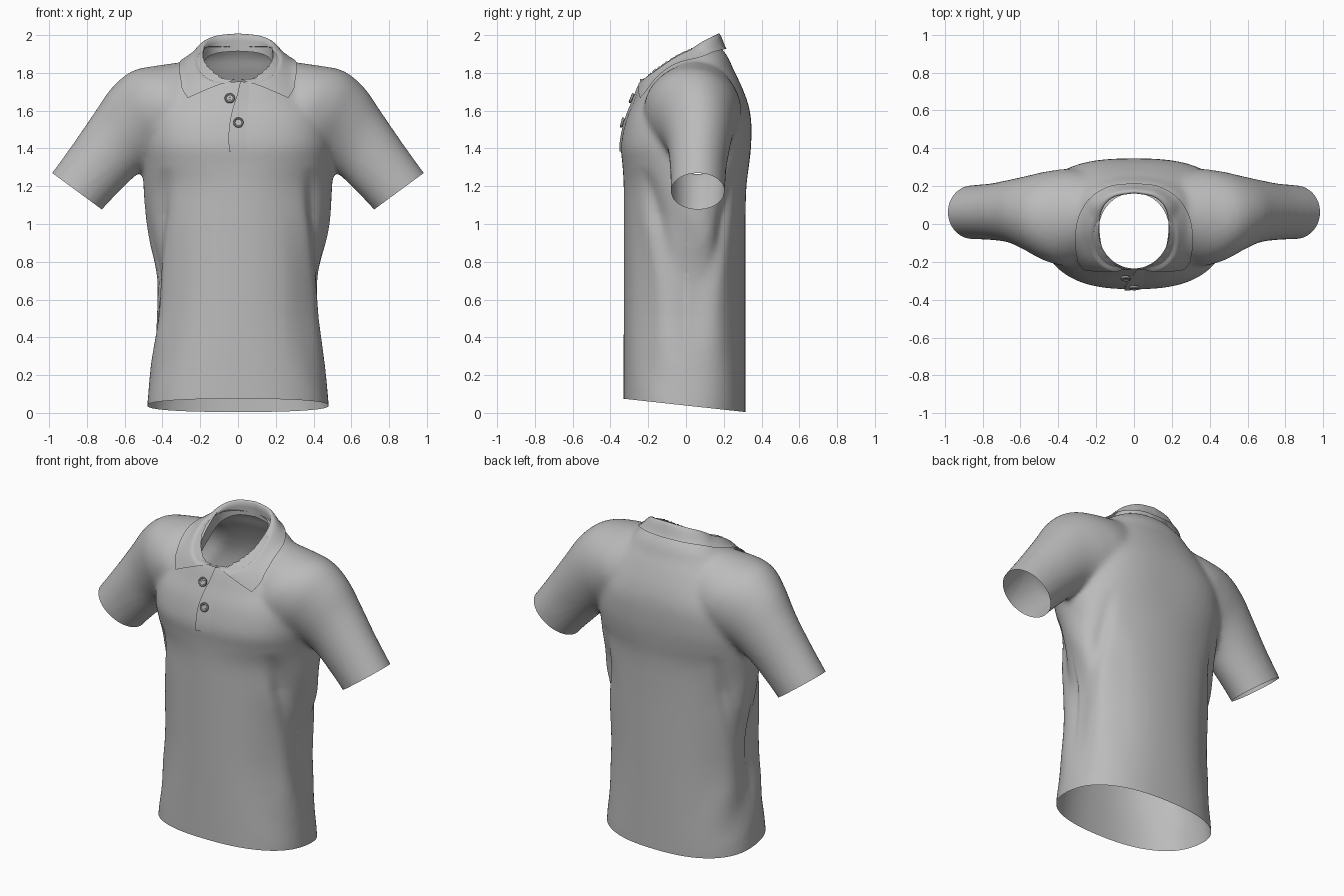
import bpy, bmesh, math
from mathutils import Vector
from mathutils.bvhtree import BVHTree

if "Cube" in bpy.data.objects:
    bpy.data.objects.remove(bpy.data.objects["Cube"])


def material(name, rgb):
    m = bpy.data.materials.new(name)
    m.use_nodes = True
    m.diffuse_color = (*rgb, 1)
    m.node_tree.nodes["Principled BSDF"].inputs["Base Color"].default_value = (*rgb, 1)
    return m


cloth = material("grey cloth", (0.5, 0.5, 0.5))


def add_object(name, bm, angle=50):
    mesh = bpy.data.meshes.new(name)
    bm.to_mesh(mesh)
    bm.free()
    ob = bpy.data.objects.new(name, mesh)
    bpy.context.collection.objects.link(ob)
    mesh.materials.append(cloth)
    bpy.ops.object.select_all(action='DESELECT')
    ob.select_set(True)
    bpy.context.view_layer.objects.active = ob
    bpy.ops.object.shade_smooth_by_angle(angle=math.radians(angle))
    return ob


def spline(keys, steps):
    """Smooth curve through tuples of any length."""
    keys = [tuple(k) for k in keys]
    ext = [keys[0]] + keys + [keys[-1]]
    out = []
    for i in range(len(keys) - 1):
        for s in range(steps):
            t = s / steps
            out.append(tuple(
                0.5 * (2 * b + (c - a) * t + (2 * a - 5 * b + 4 * c - d) * t * t
                       + (3 * b - a - 3 * c + d) * t ** 3)
                for a, b, c, d in zip(*ext[i:i + 4])))
    return out + [keys[-1]]


def loft(bm, rows, closed=False):
    rings = [[bm.verts.new(p) for p in row] for row in rows]
    n = len(rings[0])
    for a, b in zip(rings, rings[1:]):
        for i in range(n if closed else n - 1):
            j = (i + 1) % n
            bm.faces.new((a[i], a[j], b[j], b[i]))
    if closed:
        bm.faces.new(rings[0])
        bm.faces.new(rings[-1])


def power(v, n):
    return math.copysign(abs(v) ** (2 / n), v)


ANGLES = [2 * math.pi * i / 64 for i in range(64)]

# Torso sections: height, half width, front y, back y, widest y, squareness
torso = [
    (-0.10, 0.48, -0.33, 0.315, 0.0, 2.4), (0.05, 0.48, -0.33, 0.315, 0.0, 2.4),
    (0.3, 0.455, -0.33, 0.315, 0.0, 2.3), (0.6, 0.44, -0.33, 0.315, 0.03, 2.2),
    (1.0, 0.48, -0.33, 0.315, 0.06, 2.1), (1.2, 0.5, -0.33, 0.32, 0.07, 2.1),
    (1.32, 0.5, -0.337, 0.335, 0.06, 2.4), (1.42, 0.5, -0.345, 0.345, 0.05, 2.6),
    (1.55, 0.49, -0.318, 0.345, 0.05, 2.6), (1.65, 0.45, -0.278, 0.325, 0.05, 2.4),
    (1.75, 0.38, -0.237, 0.285, 0.05, 2.3), (1.82, 0.32, -0.18, 0.25, 0.06, 2.2),
    (1.88, 0.26, -0.12, 0.225, 0.07, 2.2), (1.94, 0.17, -0.06, 0.18, 0.07, 2)]
bm = bmesh.new()
loft(bm, [[(w * power(math.cos(a), n),
            yc + (yb - yc if math.sin(a) > 0 else yc - yf) * power(math.sin(a), n), z)
           for a in ANGLES] for z, w, yf, yb, yc, n in spline(torso, 4)], True)

# Sleeve sections: top x, top z, bottom x, bottom z, front y, back y
sleeve = [
    (0.2, 1.87, 0.05, 1.5, -0.12, 0.24), (0.42, 1.84, 0.2, 1.38, -0.22, 0.29),
    (0.56, 1.81, 0.33, 1.33, -0.2, 0.28), (0.67, 1.72, 0.44, 1.31, -0.14, 0.255),
    (0.76, 1.59, 0.53, 1.265, -0.1, 0.235), (0.87, 1.43, 0.62, 1.18, -0.085, 0.215),
    (0.985, 1.27, 0.72, 1.075, -0.08, 0.205), (1.05, 1.18, 0.785, 0.985, -0.08, 0.2)]
for side in (1, -1):
    rows = []
    for tx, tz, bx, bz, yf, yb in spline(sleeve, 4):
        rows.append([(side * ((tx + bx) / 2 + (tx - bx) / 2 * math.cos(a)),
                      (yf + yb) / 2 + (yb - yf) / 2 * math.sin(a),
                      (tz + bz) / 2 + (tz - bz) / 2 * math.cos(a)) for a in ANGLES])
    loft(bm, rows, True)
bmesh.ops.recalc_face_normals(bm, faces=bm.faces)

# Fuse torso and sleeves into one skin
form = add_object("shirt_form", bm)
remesh = form.modifiers.new("fuse", 'REMESH')
remesh.mode = 'VOXEL'
remesh.voxel_size = 0.016
relax = form.modifiers.new("relax", 'SMOOTH')
relax.factor = 0.5
relax.iterations = 12
fused = bpy.data.meshes.new_from_object(
    form.evaluated_get(bpy.context.evaluated_depsgraph_get()))
bpy.data.objects.remove(form)
bm = bmesh.new()
bm.from_mesh(fused)
bpy.data.meshes.remove(fused)


# Draped folds on the lower body
def fade(z, low, high, soft):
    return max(0, min(1, (z - low) / soft, (high - z) / soft))


bm.normal_update()
moves = []
for v in bm.verts:
    x, y, z = v.co
    ax = abs(x)
    if ax > 0.53 or z > 1.3:
        continue
    line = 0.36 + 0.1 * (1.2 - z) / 0.9
    pinch = math.exp(-((ax - line - 0.03) / 0.035) ** 2) * fade(z, 0.25, 1.3, 0.25)
    depth = 0.03 if y < 0 else 0.02
    ripple = math.sin(22 * y + 7 * z + 1.5 * math.sin(5 * z + x)) * fade(z, 0.1, 1.25, 0.3)
    ripple *= max(0, min(1, (ax - 0.25) / 0.15))
    moves.append((v, v.normal * (0.008 * ripple - depth * pinch)))
for v, d in moves:
    v.co += d


# Open the hem, cuffs and neck
def cut(faces, point, normal):
    geom = set(faces)
    for f in faces:
        geom.update(f.edges)
        geom.update(f.verts)
    bmesh.ops.bisect_plane(bm, geom=list(geom), plane_co=point, plane_no=normal,
                           clear_outer=True)


cut([f for f in bm.faces if f.calc_center_median().z < 0.3],
    (0, -0.01, 0.04), (0, -0.109, -1))
for side in (1, -1):
    cut([f for f in bm.faces if f.calc_center_median().x * side > 0.62],
        (side * 0.85, 0, 1.172), (side * 0.592, 0, -0.806))
NECK_Y, NECK_RX, NECK_RY = -0.035, 0.187, 0.2


def neck_radius(p):
    return math.hypot(p.x / NECK_RX, (p.y - NECK_Y) / NECK_RY)


skin = BVHTree.FromBMesh(bm)
bmesh.ops.delete(bm, geom=[f for f in bm.faces if f.calc_center_median().z > 1.6
                           and neck_radius(f.calc_center_median()) < 1], context='FACES')
for v in bm.verts:
    if v.is_boundary and v.co.z > 1.6:
        r = neck_radius(v.co)
        v.co.x /= r
        v.co.y = NECK_Y + (v.co.y - NECK_Y) / r
add_object("shirt_body", bm, 80)

# Collar: fold line and outer edge from the front opening to the centre back
fold = [(0.012, -0.243, 1.768), (0.10, -0.215, 1.772), (0.16, -0.15, 1.805),
        (0.182, -0.04, 1.88), (0.172, 0.07, 1.955), (0.11, 0.14, 1.99), (0, 0.162, 2.0)]
edge = [(0.262, -0.235, 1.662), (0.292, -0.17, 1.71), (0.31, -0.09, 1.775),
        (0.295, 0.02, 1.85), (0.24, 0.13, 1.905), (0.13, 0.2, 1.925), (0, 0.215, 1.927)]
LEAF = 10
rows = []
for i, (f, e) in enumerate(zip(spline(fold, 6), spline(edge, 6))):
    f, e = Vector(f), Vector(e)
    t = i / 36
    row = [f + Vector((0, 0.004, -0.085 * min(1, t * 2))),
           f + Vector((0, 0.002, -0.03 * min(1, t * 2)))]
    for k in range(LEAF + 1):
        s = k / LEAF
        p = f.lerp(e, s) + Vector((0, 0, 0.05 * t * math.sin(math.pi * s) * (1 - s)))
        if k > 2:  # rest the leaf on the cloth
            near, normal, _, _ = skin.find_nearest(p)
            gap = (p - near).dot(normal)
            if gap < 0.014:
                p += normal * (0.014 - gap)
        row.append(p)
    rows.append(row)
mirror = [[Vector((-p.x, p.y, p.z)) for p in row] for row in rows[-2::-1]]
bm = bmesh.new()
loft(bm, rows + mirror)
bmesh.ops.recalc_face_normals(bm, faces=bm.faces)
add_object("collar", bm, 80)


def on_front(x, z):
    point, normal, _, _ = skin.ray_cast(Vector((x, -1, z)), Vector((0, 1, 0)))
    return point, normal


# Button placket with a raised overlapping edge
bm = bmesh.new()
rows = []
for x, z in spline([(-0.048, 1.385), (-0.048, 1.5), (-0.03, 1.6), (-0.005, 1.68),
                    (0.012, 1.75)], 6):
    row = []
    for k in range(7):
        p, normal = on_front(x + (0.07 - x) * k / 6, z)
        row.append(p + normal * (0.009 - 0.011 * k / 6))
    p, normal = on_front(x, z)
    rows.append([p - normal * 0.002] + row)
loft(bm, rows)
bmesh.ops.recalc_face_normals(bm, faces=bm.faces)
add_object("placket", bm)

# Buttons: dished discs with a raised rim and four thread studs
profile = [(0.022, 0), (0.027, 0.004), (0.027, 0.012), (0.024, 0.015), (0.02, 0.014),
           (0.017, 0.010), (0.001, 0.009)]
for name, x, z in (("upper_button", -0.043, 1.66), ("lower_button", 0.002, 1.533)):
    bm = bmesh.new()
    loft(bm, [[(r * math.cos(a), r * math.sin(a), h) for a in ANGLES[::2]]
              for r, h in profile], True)
    for k in range(4):
        a = math.pi * (k / 2 + 0.25)
        made = bmesh.ops.create_cone(bm, cap_ends=True, segments=8, radius1=0.0035,
                                     radius2=0.0035, depth=0.006)
        bmesh.ops.translate(bm, verts=made["verts"],
                            vec=(0.008 * math.cos(a), 0.008 * math.sin(a), 0.009))
    bmesh.ops.recalc_face_normals(bm, faces=bm.faces)
    button = add_object(name, bm, 35)
    point, normal = on_front(x, z)
    button.location = point + normal * 0.008
    button.rotation_euler = normal.to_track_quat('Z', 'Y').to_euler()
